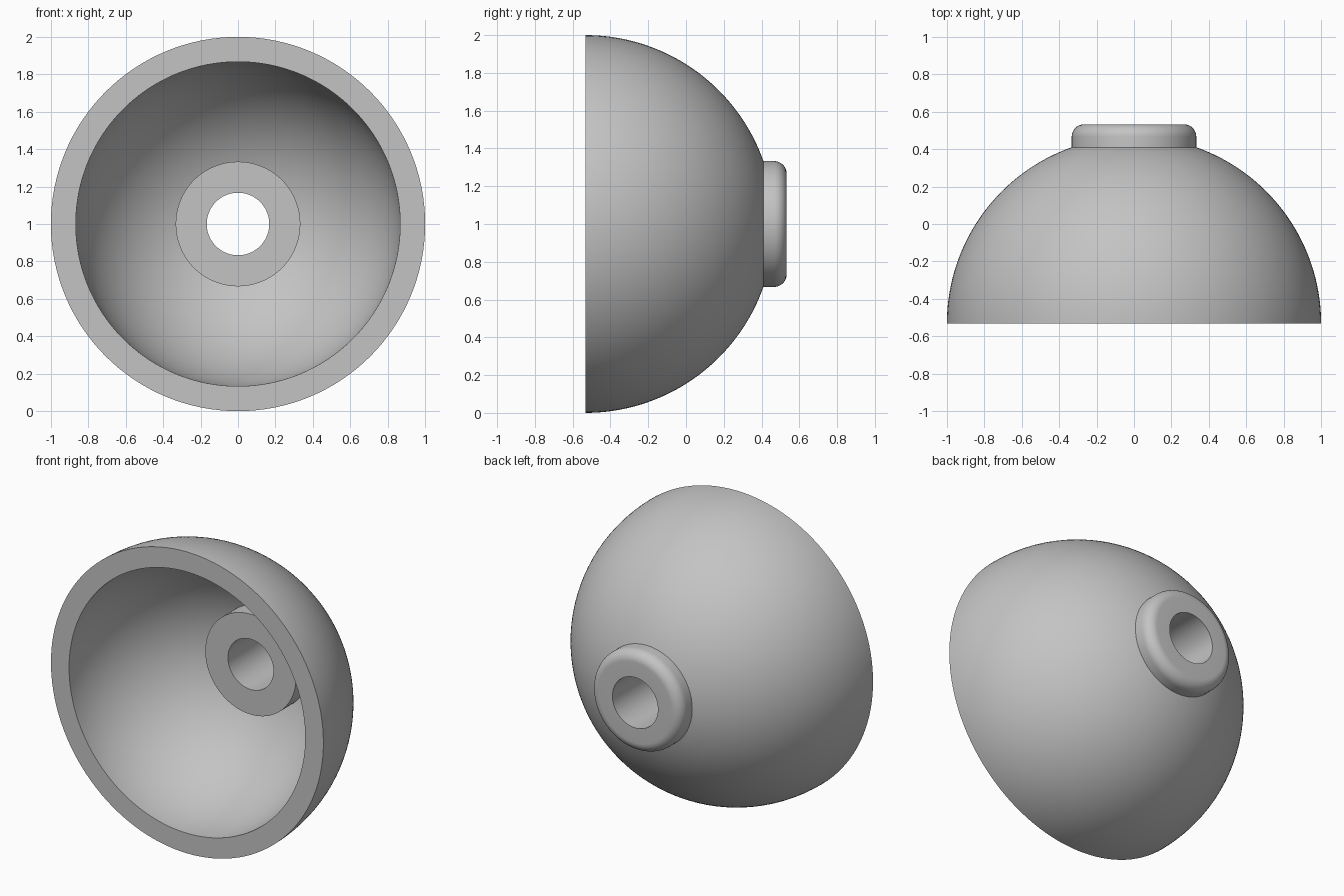
import bpy, bmesh
from math import asin, sin, cos, pi, radians
from mathutils import Vector

if "Cube" in bpy.data.objects:
    bpy.data.objects.remove(bpy.data.objects["Cube"])

# Main dimensions
OUTER, INNER = 1.0, 0.867       # dome radii
COLLAR, BORE = 0.333, 0.167     # collar and through-hole radii
FRONT, BACK = -0.533, 0.533     # rim plane and collar end
COLLAR_FRONT = 0.133            # collar face inside the dome
FILLET = 0.067
SEGMENTS = 128


def arc(radius, start, end, steps, r0=0.0, y0=FRONT):
    """Points (r, y) on an arc; angles are measured from the axis."""
    angles = [start + (end - start) * i / steps for i in range(steps + 1)]
    return [(r0 + radius * sin(a), y0 + radius * cos(a)) for a in angles]


def lathe(name, profile, material):
    """Revolve a closed (r, y) profile around the y axis, at z = 1."""
    bm = bmesh.new()
    verts = [bm.verts.new((r, y, 1)) for r, y in profile]
    edges = [bm.edges.new((v, verts[i - 1])) for i, v in enumerate(verts)]
    bmesh.ops.spin(bm, geom=verts + edges, cent=Vector((0, 0, 1)),
                   axis=Vector((0, 1, 0)), angle=2 * pi,
                   steps=SEGMENTS, use_merge=True)
    bmesh.ops.remove_doubles(bm, verts=bm.verts, dist=0.0001)
    bmesh.ops.recalc_face_normals(bm, faces=bm.faces)
    mesh = bpy.data.meshes.new(name)
    bm.to_mesh(mesh)
    bm.free()
    mesh.materials.append(material)
    obj = bpy.data.objects.new(name, mesh)
    bpy.context.collection.objects.link(obj)
    bpy.ops.object.select_all(action='DESELECT')
    obj.select_set(True)
    bpy.context.view_layer.objects.active = obj
    bpy.ops.object.shade_smooth_by_angle(angle=radians(30))
    return obj


# Plain grey
grey = bpy.data.materials.new("grey")
grey.use_nodes = True
colour = (0.55, 0.55, 0.55, 1)
grey.diffuse_color = colour
grey.node_tree.nodes["Principled BSDF"].inputs["Base Color"].default_value = colour

# Hollow dome with a bored, rounded collar, as one solid
profile = (
    arc(OUTER, pi / 2, asin(COLLAR / OUTER), 40)            # outer dome
    + arc(FILLET, pi / 2, 0, 10, COLLAR - FILLET, BACK - FILLET)  # rounded end
    + [(BORE, BACK), (BORE, COLLAR_FRONT), (COLLAR, COLLAR_FRONT)]  # bore, inner face
    + arc(INNER, asin(COLLAR / INNER), pi / 2, 40)          # inner dome
)
lathe("dome_with_collar", profile, grey)
